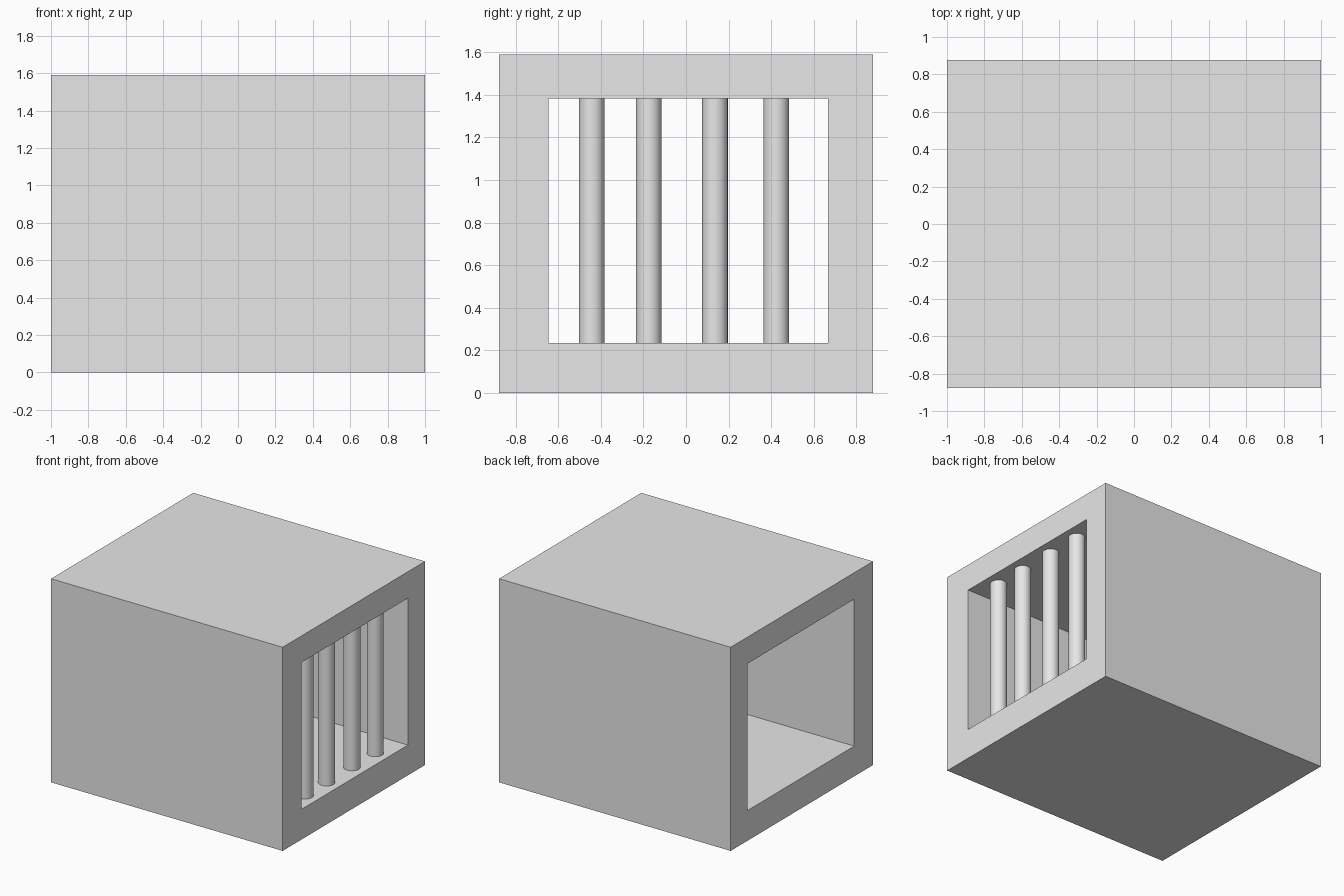
import bpy
import bmesh

cube = bpy.data.objects.get("Cube")
if cube:
    bpy.data.objects.remove(cube, do_unlink=True)

# Single plain grey
grey = bpy.data.materials.new("light_grey")
grey.use_nodes = True
colour = (0.8, 0.8, 0.8, 1.0)
grey.diffuse_color = colour
grey.node_tree.nodes["Principled BSDF"].inputs["Base Color"].default_value = colour

HALF_X, HALF_Y, HEIGHT = 1.0, 0.877, 1.589
OPEN_Y0, OPEN_Y1 = -0.646, 0.667
OPEN_Z0, OPEN_Z1 = 0.236, 1.382


def rectangle(bm, y0, y1, z0, z1):
    """Corner loop of a rectangle on the left end plane."""
    corners = ((y0, z0), (y1, z0), (y1, z1), (y0, z1))
    return [bm.verts.new((-HALF_X, y, z)) for y, z in corners]


# Cage body: rectangular frame extruded into an open-ended tunnel
bm = bmesh.new()
outer = rectangle(bm, -HALF_Y, HALF_Y, 0, HEIGHT)
inner = rectangle(bm, OPEN_Y0, OPEN_Y1, OPEN_Z0, OPEN_Z1)
frame = []
for i in range(4):
    j = (i + 1) % 4
    frame.append(bm.faces.new((outer[i], outer[j], inner[j], inner[i])))
extruded = bmesh.ops.extrude_face_region(bm, geom=frame, use_keep_orig=True)
moved = [g for g in extruded["geom"] if isinstance(g, bmesh.types.BMVert)]
bmesh.ops.translate(bm, verts=moved, vec=(2 * HALF_X, 0, 0))
bmesh.ops.recalc_face_normals(bm, faces=bm.faces)
mesh = bpy.data.meshes.new("cage_body")
bm.to_mesh(mesh)
bm.free()
mesh.materials.append(grey)
body = bpy.data.objects.new("cage_body", mesh)
bpy.context.scene.collection.objects.link(body)

# Round upright bars set just inside the barred end
EMBED = 0.005
for number, y in enumerate((-0.442, -0.175, 0.136, 0.424), 1):
    bpy.ops.mesh.primitive_cylinder_add(
        vertices=32, radius=0.06, depth=OPEN_Z1 - OPEN_Z0 + 2 * EMBED,
        location=(0.888, y, (OPEN_Z0 + OPEN_Z1) / 2))
    bar = bpy.context.object
    bar.name = f"bar_{number}"
    bar.data.materials.append(grey)
    bpy.ops.object.shade_smooth_by_angle()
